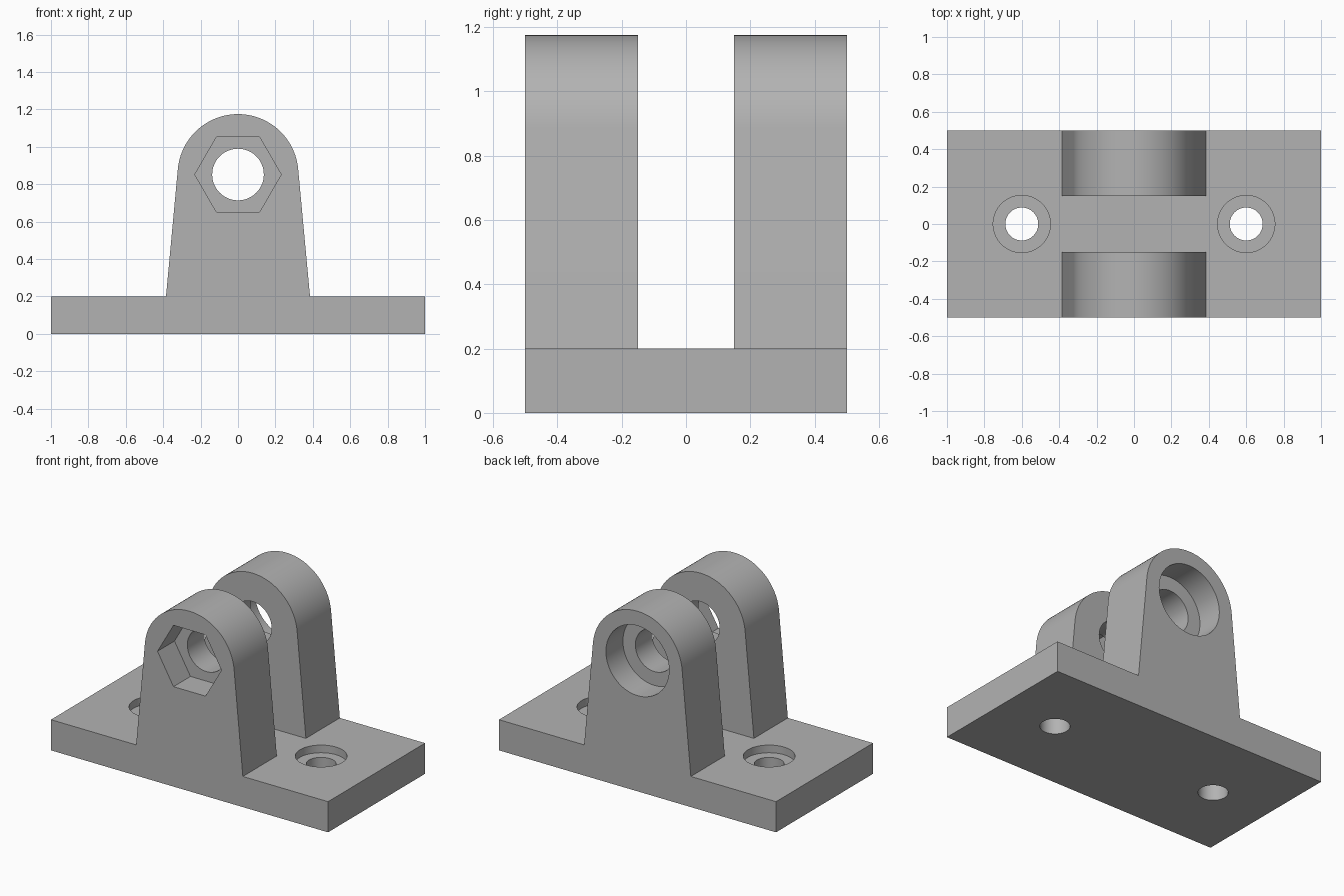
import bpy
import bmesh
from math import sin, cos, pi, atan2, acos, hypot, radians
from mathutils import Matrix, Vector

if "Cube" in bpy.data.objects:
    bpy.data.objects.remove(bpy.data.objects["Cube"], do_unlink=True)

HALF_Y = 0.5         # half depth of the bracket
BASE_H = 0.2         # base plate thickness
FOOT = 0.385         # lug half width where it meets the base
PIN_Z, LUG_R = 0.852, 0.323
GAP = 0.15           # half distance between the lugs
RECESS = 0.175       # depth of the nut and bolt head pockets

grey = bpy.data.materials.new("plain_grey")
grey.use_nodes = True
colour = (0.45, 0.45, 0.45, 1)
grey.diffuse_color = colour
grey.node_tree.nodes["Principled BSDF"].inputs["Base Color"].default_value = colour


def make_object(name, bm):
    bmesh.ops.recalc_face_normals(bm, faces=bm.faces)
    mesh = bpy.data.meshes.new(name)
    bm.to_mesh(mesh)
    bm.free()
    mesh.materials.append(grey)
    obj = bpy.data.objects.new(name, mesh)
    bpy.context.collection.objects.link(obj)
    return obj


def cylinder(name, radius, start, end, sides=64):
    """Prism running from start to end."""
    start, end = Vector(start), Vector(end)
    axis = end - start
    bm = bmesh.new()
    turn = axis.to_track_quat('Z', 'Y').to_matrix().to_4x4()
    bmesh.ops.create_cone(bm, cap_ends=True, segments=sides, radius1=radius, radius2=radius,
                          depth=axis.length,
                          matrix=Matrix.Translation((start + end) / 2) @ turn)
    return make_object(name, bm)


# Front outline: base plate with a tapered, round-topped lug tangent to its arc
drop = PIN_Z - BASE_H
tangent = acos(LUG_R / hypot(FOOT, drop)) - atan2(drop, FOOT)
steps = 64
outline = [(-1, 0), (1, 0), (1, BASE_H), (FOOT, BASE_H)]
for i in range(steps + 1):
    a = tangent + (pi - 2 * tangent) * i / steps
    outline.append((LUG_R * cos(a), PIN_Z + LUG_R * sin(a)))
outline += [(-FOOT, BASE_H), (-1, BASE_H)]

bm = bmesh.new()
face = bm.faces.new([bm.verts.new((x, -HALF_Y, z)) for x, z in outline])
side = bmesh.ops.extrude_face_region(bm, geom=[face])
bmesh.ops.translate(bm, vec=(0, 2 * HALF_Y, 0),
                    verts=[v for v in side["geom"] if isinstance(v, bmesh.types.BMVert)])
bracket = make_object("clevis_bracket", bm)

# Slot between the two lugs
bm = bmesh.new()
bmesh.ops.create_cube(bm, size=1, matrix=Matrix.Translation((0, 0, BASE_H + 0.6))
                      @ Matrix.Diagonal((1, 2 * GAP, 1.2, 1)))
cutters = [make_object("slot_cutter", bm)]

# Pin bore, hexagonal nut pocket at the front, round head pocket at the back
cutters.append(cylinder("pin_bore_cutter", 0.138, (0, -0.7, PIN_Z), (0, 0.7, PIN_Z)))
nut = cylinder("nut_pocket_cutter", 0.231, (0, -0.7, PIN_Z), (0, RECESS - HALF_Y, PIN_Z), 6)
if max(v.co.x for v in nut.data.vertices) < 0.22:      # points face sideways
    pivot = Matrix.Translation((0, 0, PIN_Z))
    nut.data.transform(pivot @ Matrix.Rotation(radians(30), 4, 'Y') @ pivot.inverted())
cutters.append(nut)
cutters.append(cylinder("head_pocket_cutter", 0.228, (0, HALF_Y - RECESS, PIN_Z), (0, 0.7, PIN_Z)))

# Counterbored mounting holes
for x in (-0.6, 0.6):
    cutters.append(cylinder("screw_hole_cutter", 0.088, (x, 0, -0.1), (x, 0, 0.4)))
    cutters.append(cylinder("counterbore_cutter", 0.153, (x, 0, BASE_H - 0.05), (x, 0, 0.4)))

for cutter in cutters:
    cutter.hide_render = True
    cut = bracket.modifiers.new(cutter.name, 'BOOLEAN')
    cut.operation = 'DIFFERENCE'
    cut.solver = 'EXACT'
    cut.object = cutter

# Bake the cuts and drop the cutters
bpy.context.view_layer.update()
graph = bpy.context.evaluated_depsgraph_get()
solid = bpy.data.meshes.new_from_object(bracket.evaluated_get(graph))
bracket.modifiers.clear()
bracket.data = solid
for cutter in cutters:
    bpy.data.objects.remove(cutter, do_unlink=True)

# Smooth the round walls, keep the machined edges crisp
for obj in bpy.context.selected_objects:
    obj.select_set(False)
bracket.select_set(True)
bpy.context.view_layer.objects.active = bracket
bpy.ops.object.shade_smooth_by_angle(angle=radians(30))
